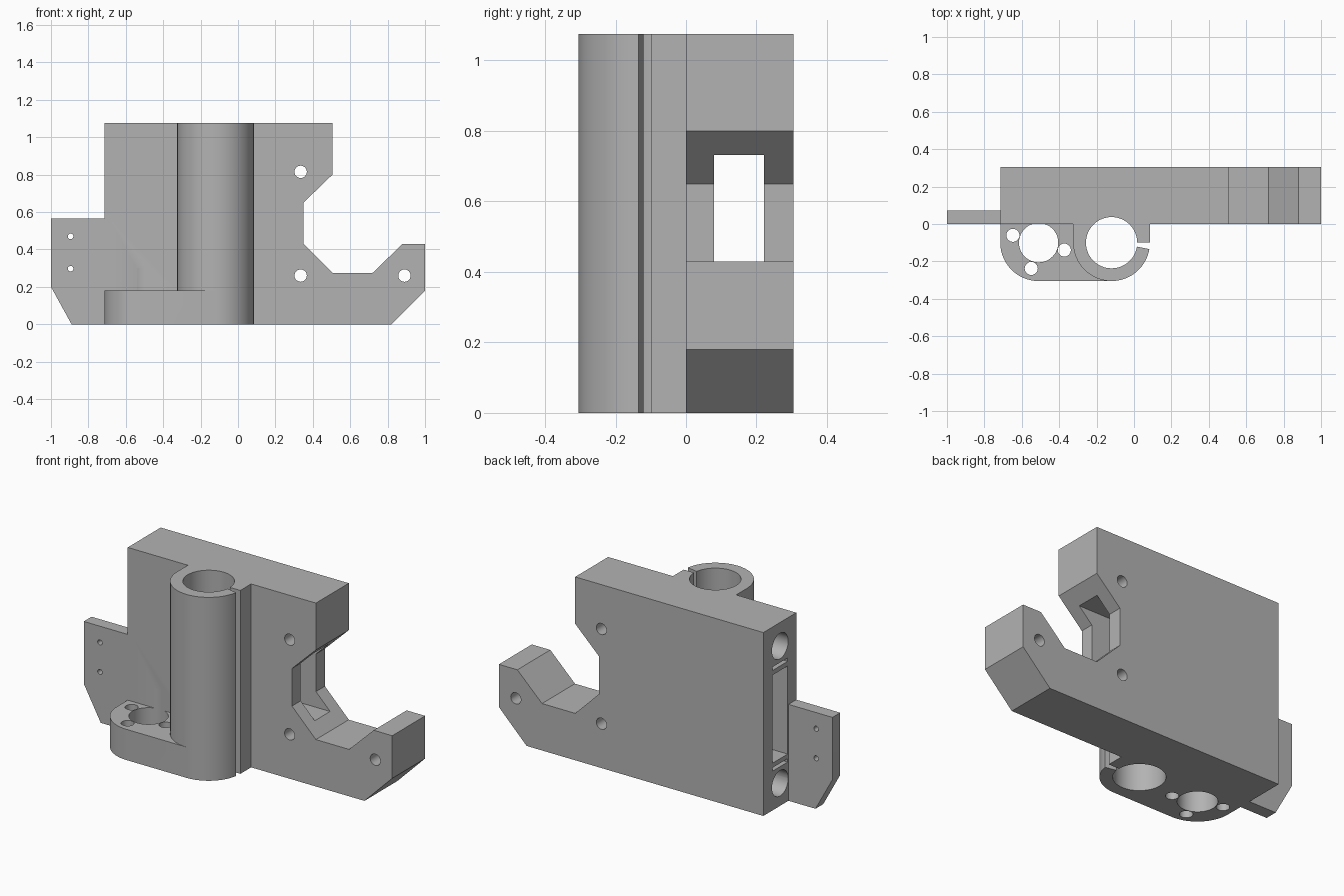
import bpy
import bmesh
from math import sin, cos, radians, pi
from mathutils import Vector

cube = bpy.data.objects.get("Cube")
if cube:
    bpy.data.objects.remove(cube, do_unlink=True)

grey = bpy.data.materials.new("plain grey")
grey.use_nodes = True
COLOUR = (0.45, 0.45, 0.45, 1)
grey.diffuse_color = COLOUR
grey.node_tree.nodes["Principled BSDF"].inputs["Base Color"].default_value = COLOUR

# Places a 2D outline point on the plane across the given axis
PLACE = {
    "x": lambda a, b, t: Vector((t, a, b)),
    "y": lambda a, b, t: Vector((a, t, b)),
    "z": lambda a, b, t: Vector((a, b, t)),
}


def prism(name, outline, axis, lo, hi):
    bm = bmesh.new()
    face = bm.faces.new([bm.verts.new(PLACE[axis](a, b, lo)) for a, b in outline])
    out = bmesh.ops.extrude_face_region(bm, geom=[face])
    verts = [v for v in out["geom"] if isinstance(v, bmesh.types.BMVert)]
    bmesh.ops.translate(bm, verts=verts, vec=PLACE[axis](0, 0, hi - lo))
    bmesh.ops.recalc_face_normals(bm, faces=bm.faces)
    mesh = bpy.data.meshes.new(name)
    bm.to_mesh(mesh)
    bm.free()
    mesh.materials.append(grey)
    obj = bpy.data.objects.new(name, mesh)
    bpy.context.collection.objects.link(obj)
    return obj


def arc(cx, cy, r, start, end, steps):
    angles = [radians(start + (end - start) * i / steps) for i in range(steps + 1)]
    return [(cx + r * cos(t), cy + r * sin(t)) for t in angles]


def circle(cx, cy, r, steps=48):
    return arc(cx, cy, r, 0, 360, steps)[:-1]


def rect(a0, a1, b0, b1):
    return [(a0, b0), (a1, b0), (a1, b1), (a0, b1)]


def combine(target, other, operation):
    mod = target.modifiers.new("combine", "BOOLEAN")
    mod.operation = operation
    mod.solver = "EXACT"
    mod.object = other
    bpy.context.view_layer.objects.active = target
    bpy.ops.object.modifier_apply(modifier=mod.name)
    bpy.data.objects.remove(other, do_unlink=True)


LEFT, BACK, TOP, MID = -0.715, 0.305, 1.075, 0.535
BEARING, NUT, Y, R = -0.12, -0.51, -0.1, 0.205

# Main block with the hooked arm
body = prism("carriage_body", [
    (LEFT, 0), (0.82, 0), (1, 0.18), (1, 0.43), (0.88, 0.43), (0.72, 0.275),
    (0.505, 0.275), (0.35, 0.43), (0.35, 0.65), (0.505, 0.8), (0.505, TOP),
    (LEFT, TOP)], "y", 0, BACK)

# Upright bearing holder, nut plate and side tab
holder = [(BEARING - R, 0.03)] + arc(BEARING, Y, R, 180, 360, 40) + [(BEARING + R, 0.03)]
combine(body, prism("bearing_holder", holder, "z", 0, TOP), "UNION")
plate = [(LEFT, 0.03)] + arc(NUT, Y, R, 180, 270, 20) + [(BEARING, Y - R), (BEARING, 0.03)]
combine(body, prism("nut_plate", plate, "z", 0, 0.18), "UNION")
tab = [(-0.89, 0), (-0.69, 0), (-0.69, 0.565), (-1, 0.565), (-1, 0.2)]
combine(body, prism("side_tab", tab, "y", 0, 0.072), "UNION")

# Bearing bore and its clamping slit
cuts = [
    (circle(BEARING, Y, 0.137, 64), "z", -0.1, 1.2),
    ([(-0.05, -0.1), (0.12, -0.1), (0.12, -0.142), (-0.05, -0.108)], "z", -0.1, 1.2),
]
# Nut bore and the screw holes round it
cuts.append((circle(NUT, Y, 0.105), "z", -0.1, 0.3))
for angle in (164, 254, 344):
    t = radians(angle)
    cuts.append((circle(NUT + 0.143 * cos(t), Y + 0.143 * sin(t), 0.035, 24), "z", -0.1, 0.3))
# Cross holes in the arm and the tab
for x, z, r in ((0.335, 0.815, 0.033), (0.335, 0.26, 0.033), (0.89, 0.26, 0.033),
                (-0.895, 0.47, 0.015), (-0.895, 0.297, 0.015)):
    cuts.append((circle(x, z, r, 24), "y", -0.1, 0.4))
# Belt tunnel: narrow all the way, taller from the left
cuts.append((rect(0.08, 0.222, MID - 0.197, MID + 0.197), "x", -0.8, 0.45))
cuts.append((rect(0.08, 0.222, MID - 0.258, MID + 0.258), "x", -0.8, 0.12))
# Blind rod holes and relief slits, mirrored about the middle height
for side in (-1, 1):
    cuts.append((circle(0.15, MID + side * 0.402, 0.075, 40), "x", -0.8, 0.04))
    z = MID + side * 0.295
    cuts.append((rect(0.08, 0.222, z - 0.01, z + 0.01), "x", -0.8, 0.04))

for cut in cuts:
    combine(body, prism("cutter", *cut), "DIFFERENCE")

bpy.ops.object.select_all(action="DESELECT")
body.select_set(True)
bpy.context.view_layer.objects.active = body
bpy.ops.object.shade_smooth_by_angle(angle=pi / 6)
